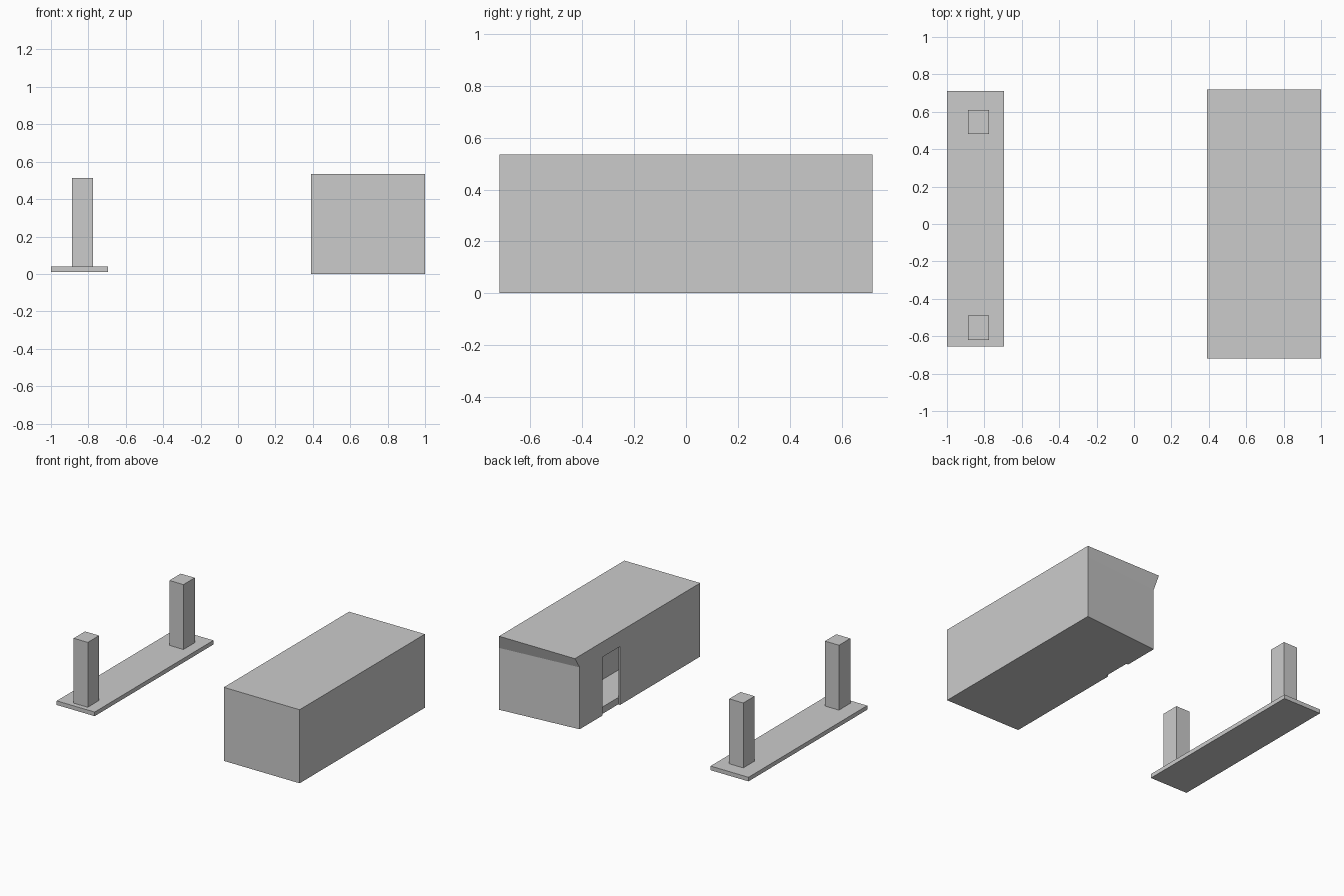
import bpy, bmesh
from mathutils import Vector

if "Cube" in bpy.data.objects:
    bpy.data.objects.remove(bpy.data.objects["Cube"])


def box(name, lo, hi):
    """Axis-aligned box between two corners."""
    lo, hi = Vector(lo), Vector(hi)
    bm = bmesh.new()
    bmesh.ops.create_cube(bm, size=1)
    for v in bm.verts:
        v.co = (lo + hi) / 2 + v.co * (hi - lo)
    mesh = bpy.data.meshes.new(name)
    bm.to_mesh(mesh)
    bm.free()
    obj = bpy.data.objects.new(name, mesh)
    bpy.context.collection.objects.link(obj)
    return obj


def cut(target, cutter):
    cutter.hide_render = True
    cutter.hide_viewport = True
    cutter.display_type = 'WIRE'
    mod = target.modifiers.new(cutter.name, 'BOOLEAN')
    mod.operation = 'DIFFERENCE'
    mod.solver = 'EXACT'
    mod.object = cutter


# Shelter building: rear wall corner pulled in below a sloping eave
building = box("building", (0.39, -0.72, 0.0), (1.0, 0.72, 0.535))
bm = bmesh.new()
bm.from_mesh(building.data)
bmesh.ops.bisect_plane(bm, geom=bm.verts[:] + bm.edges[:] + bm.faces[:],
                       plane_co=(0, 0, 0.45), plane_no=(0, 0, 1))
for v in bm.verts:
    if v.co.x < 0.5 and v.co.y > 0 and v.co.z < 0.5:
        v.co.y = 0.665
bm.to_mesh(building.data)
bm.free()

# Doorway through the thin wall, with a low sill and a room behind it
cut(building, box("doorway_cutter", (0.35, 0.20, -0.02), (0.405, 0.405, 0.425)))
cut(building, box("room_cutter", (0.404, -0.70, 0.05), (0.65, 0.64, 0.43)))

# Platform with a post near each end
box("platform", (-1.0, -0.655, 0.01), (-0.695, 0.71, 0.04))
for name, y in (("front_post", -0.555), ("back_post", 0.545)):
    box(name, (-0.888, y - 0.065, 0.04), (-0.775, y + 0.065, 0.512))
